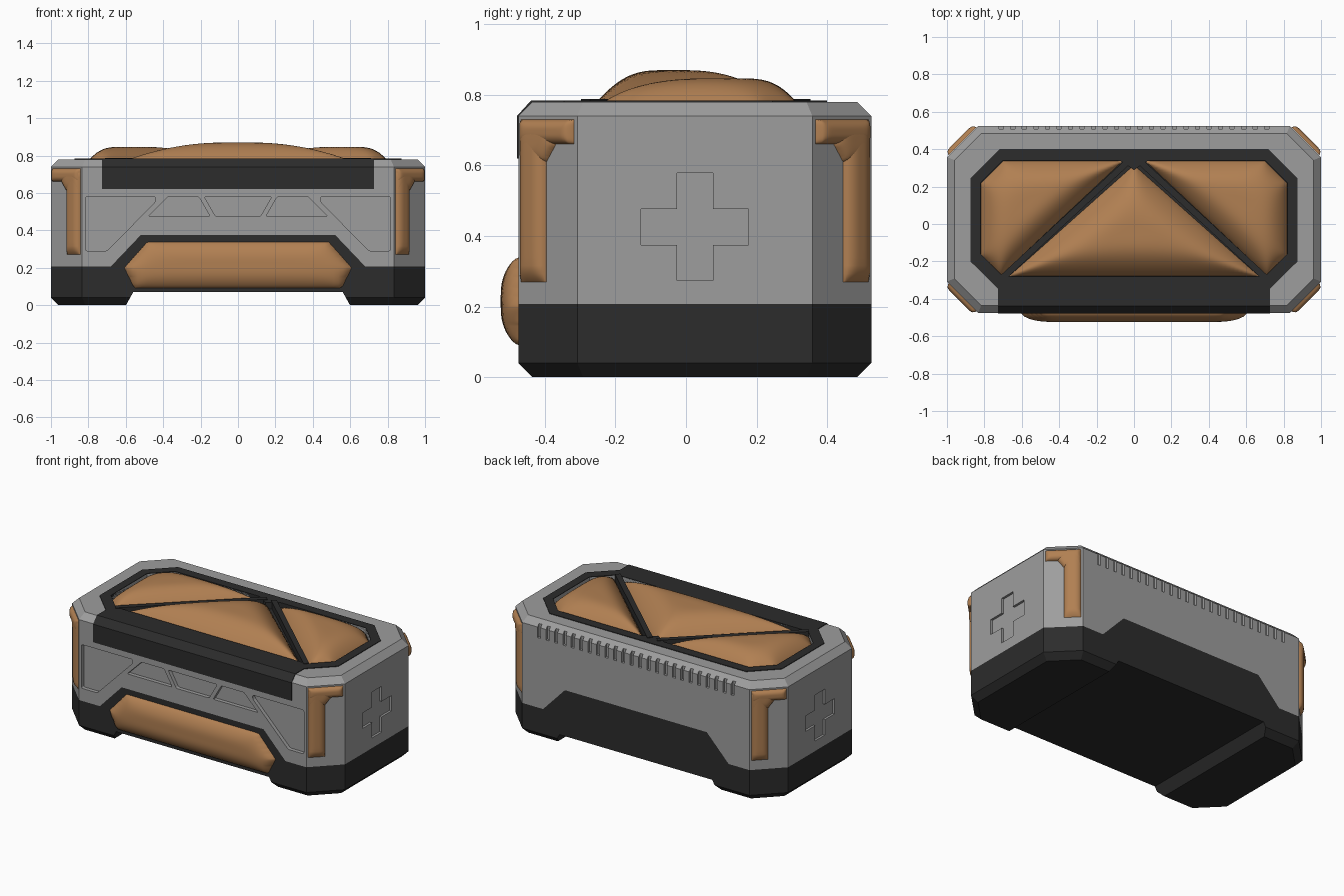
import bpy, bmesh, math
from mathutils import Matrix, Vector

if "Cube" in bpy.data.objects:
    bpy.data.objects.remove(bpy.data.objects["Cube"])

CY = 0.025  # centre of the hard case in y


def material(name, rgb):
    m = bpy.data.materials.new(name)
    m.diffuse_color = (*rgb, 1)
    m.use_nodes = True
    m.node_tree.nodes["Principled BSDF"].inputs["Base Color"].default_value = m.diffuse_color
    return m


GREY = material("grey shell", (0.34, 0.34, 0.34))
BLACK = material("black trim", (0.025, 0.025, 0.025))
TAN = material("tan padding", (0.44, 0.215, 0.085))


def to_object(bm, name, mat=None):
    me = bpy.data.meshes.new(name)
    bm.to_mesh(me)
    bm.free()
    if mat:
        me.materials.append(mat)
    ob = bpy.data.objects.new(name, me)
    bpy.context.collection.objects.link(ob)
    return ob


def loft(name, loops):
    """Closed solid through equal-length point loops."""
    bm = bmesh.new()
    rings = [[bm.verts.new(p) for p in lp] for lp in loops]
    n = len(rings[0])
    for a, b in zip(rings, rings[1:]):
        for i in range(n):
            j = (i + 1) % n
            bm.faces.new((a[i], a[j], b[j], b[i]))
    bm.faces.new(rings[0][::-1])
    bm.faces.new(rings[-1])
    bmesh.ops.recalc_face_normals(bm, faces=bm.faces)
    return to_object(bm, name)


def prism(pts, a, b, axis, name="cutter"):
    put = {"x": lambda p, t: (t, p[0], p[1]),
           "y": lambda p, t: (p[0], t, p[1]),
           "z": lambda p, t: (p[0], p[1], t)}[axis]
    return loft(name, [[put(p, t) for p in pts] for t in (a, b)])


def box(x0, x1, y0, y1, z0, z1, name="cutter"):
    return prism([(x0, y0), (x1, y0), (x1, y1), (x0, y1)], z0, z1, "z", name)


def boolean(ob, cutter, op="DIFFERENCE"):
    mod = ob.modifiers.new("cut", "BOOLEAN")
    mod.object, mod.operation, mod.solver = cutter, op, "EXACT"
    deps = bpy.context.evaluated_depsgraph_get()
    me = bpy.data.meshes.new_from_object(ob.evaluated_get(deps))
    ob.modifiers.clear()
    ob.data = me
    bpy.data.objects.remove(cutter)


def paint(ob, mat):
    ob.data.materials.clear()
    ob.data.materials.append(mat)
    for p in ob.data.polygons:
        p.material_index = 0
        p.use_smooth = False


def rounded(pts, r):
    out = []
    for i, p in enumerate(pts):
        p = Vector(p)
        a = p + (Vector(pts[i - 1]) - p).normalized() * r
        b = p + (Vector(pts[(i + 1) % len(pts)]) - p).normalized() * r
        for k in range(5):
            t = k / 4
            out.append(tuple(a * (1 - t) ** 2 + p * 2 * t * (1 - t) + b * t * t))
    return out


def mirrored(half):
    """Right-half outline, completed across x = 0."""
    return half + [(-x, y) for x, y in reversed(half)]


def octagon(hx, y0, y1, c):
    return mirrored([(hx - c, y0), (hx, y0 + c), (hx, y1 - c), (hx - c, y1)])


def case_solid(name, o=0.0):
    loops = []
    for z, d in ((-o, o - 0.04), (0.04, o), (0.74, o), (0.78 + o, o - 0.04)):
        pts = octagon(1 + d, CY - 0.5 - d, CY + 0.5 + d, 0.167 + 0.586 * d)
        loops.append([(x, y, z) for x, y in pts])
    return loft(name, loops)


def pillow(name, pts, height, mat4, seg=44, power=0.8):
    """Padded convex outline, bulging along the local z of mat4."""
    xs, ys = [p[0] for p in pts], [p[1] for p in pts]
    area = sum(pts[i - 1][0] * p[1] - p[0] * pts[i - 1][1] for i, p in enumerate(pts))
    if area < 0:
        pts = pts[::-1]
    w, h = max(xs) - min(xs), max(ys) - min(ys)
    bm = bmesh.new()
    bmesh.ops.create_grid(bm, x_segments=seg, y_segments=seg, size=0.5)
    for v in bm.verts:
        v.co = (min(xs) + (v.co.x + 0.5) * w, min(ys) + (v.co.y + 0.5) * h, 0)
    edges = []
    for i, p in enumerate(pts):
        e = Vector(p) - Vector(pts[i - 1])
        n = Vector((e.y, -e.x, 0)).normalized()
        o = Vector((*p, 0))
        edges.append((o, n))
        bmesh.ops.bisect_plane(bm, geom=bm.verts[:] + bm.edges[:] + bm.faces[:],
                               dist=1e-6, plane_co=o, plane_no=n, clear_outer=True)
    dist = {v: sum(max((o - v.co).dot(n), 1e-5) ** -3 for o, n in edges) ** (-1 / 3)
            for v in bm.verts}
    top = max(dist.values())
    for v, d in dist.items():
        v.co.z = height * math.sin(math.pi / 2 * d / top) ** power
    bm.transform(mat4)
    if mat4.determinant() < 0:
        bmesh.ops.reverse_faces(bm, faces=bm.faces)
    for f in bm.faces:
        f.smooth = True
    return to_object(bm, name, TAN)


def frame(origin, u, v, n):
    m = Matrix((u, v, n)).transposed().to_4x4()
    m.translation = origin
    return m


# Grey shell above the black base line
base_line = mirrored([(1.2, -0.2), (1.2, 0.207), (0.68, 0.207), (0.52, 0.375)])
well = octagon(0.82, -0.28, 0.34, 0.12)
shell = case_solid("grey_shell")
boolean(shell, prism(base_line, -1, 1, "y"))
boolean(shell, prism(well, 0.74, 1, "z"))

# Recessed panels on the front
panels = [[(-0.18, 0.58), (0.18, 0.58), (0.12, 0.475), (-0.12, 0.475)]]
for s in (-1, 1):
    panels.append([(s * x, z) for x, z in
                   ((0.375, 0.58), (0.21, 0.58), (0.15, 0.475), (0.48, 0.475))])
    panels.append([(s * x, z) for x, z in
                   ((0.815, 0.58), (0.44, 0.58), (0.44, 0.555), (0.70, 0.29), (0.815, 0.29))])
for pts in panels:
    boolean(shell, prism(rounded(pts, 0.012 if len(pts) > 4 else 0.01), -0.6, -0.45, "y"))

# Shallow cross recess on both ends
a, b = 0.051, 0.152
cross = [(a, b), (a, a), (b, a), (b, -a), (a, -a), (a, -b),
         (-a, -b), (-a, -a), (-b, -a), (-b, a), (-a, a), (-a, b)]
cross = [(y + CY, z + 0.426) for y, z in cross]
for s in (-1, 1):
    boolean(shell, prism(cross, s * 0.985, s * 1.1, "x"))

# Row of vent slits along the back edge
for i in range(24):
    x = -0.71 + i * 1.42 / 23
    boolean(shell, box(x - 0.011, x + 0.011, 0.508, 0.6, 0.67, 0.765))
paint(shell, GREY)

# Black base with raised middle and a channel between the feet
base = case_solid("black_base")
boolean(base, prism(base_line, -1, 1, "y"), "INTERSECT")
boolean(base, prism(mirrored([(0.61, -0.02), (0.56, 0.07)]), -1, 1, "y"))
paint(base, BLACK)

# Black top frame that folds down over the front
rim = mirrored([(0.727, -0.6), (0.727, -0.345), (0.875, -0.2), (0.875, 0.245), (0.72, 0.4)])
lid = case_solid("top_frame", 0.004)
boolean(lid, prism(rim, 0.62, 1, "z"), "INTERSECT")
boolean(lid, prism(well, 0.742, 1, "z"))
paint(lid, BLACK)

# Top cushions: centre triangle and two sides
up = frame((0, 0, 0.742), (1, 0, 0), (0, 1, 0), (0, 0, 1))
pillow("top_cushion_centre", [(-0.665, -0.277), (0.665, -0.277), (0, 0.315)], 0.128, up, 60)
side = [(0.715, -0.277), (0.817, -0.165), (0.817, 0.22), (0.70, 0.337), (0.06, 0.337)]
for s, tag in ((-1, "left"), (1, "right")):
    pillow("top_cushion_" + tag, side, 0.105, up @ Matrix.Diagonal((s, 1, 1, 1)), 50)
    # Diagonal divider strap
    p, q = Vector((s * 0.025, 0.34)), Vector((s * 0.70, -0.285))
    n = Vector((p.y - q.y, q.x - p.x)).normalized() * 0.017
    strap = prism([p + n, q + n, q - n, p - n], 0.73, 0.788, "z", "divider_strap_" + tag)
    paint(strap, BLACK)
knob = prism([(-0.085, 0.345), (0.085, 0.345), (0, 0.29)], 0.73, 0.784, "z", "divider_joint")
paint(knob, BLACK)

# Front cushion
pillow("front_cushion", mirrored([(0.555, 0.09), (0.61, 0.2), (0.485, 0.34)]), 0.053,
       frame((0, -0.472, 0), (1, 0, 0), (0, 0, 1), (0, -1, 0)), 50, 0.6)

# L-shaped corner pads on the four chamfers
L = 0.167 * math.sqrt(2)
pads = {"post": [(0.05, 0.27), (0.48, 0.27), (0.48, 0.73), (0.05, 0.73)],
        "arm": [(0.05, 0.66), (0.95, 0.66), (0.95, 0.73), (0.05, 0.73)],
        "gusset": [(0.05, 0.61), (0.48, 0.61), (0.64, 0.66), (0.64, 0.73), (0.05, 0.73)]}
r = math.sqrt(0.5)
for sx in (-1, 1):
    for sy in (-1, 1):
        m = frame((sx * 0.833, CY + sy * 0.5, 0), (sx * r, -sy * r, 0), (0, 0, 1),
                  (sx * r, sy * r, 0))
        tag = ("front" if sy < 0 else "back") + ("_left" if sx < 0 else "_right")
        for part, pts in pads.items():
            pillow(f"corner_pad_{part}_{tag}", [(t * L, z) for t, z in pts], 0.025, m, 20, 0.5)
